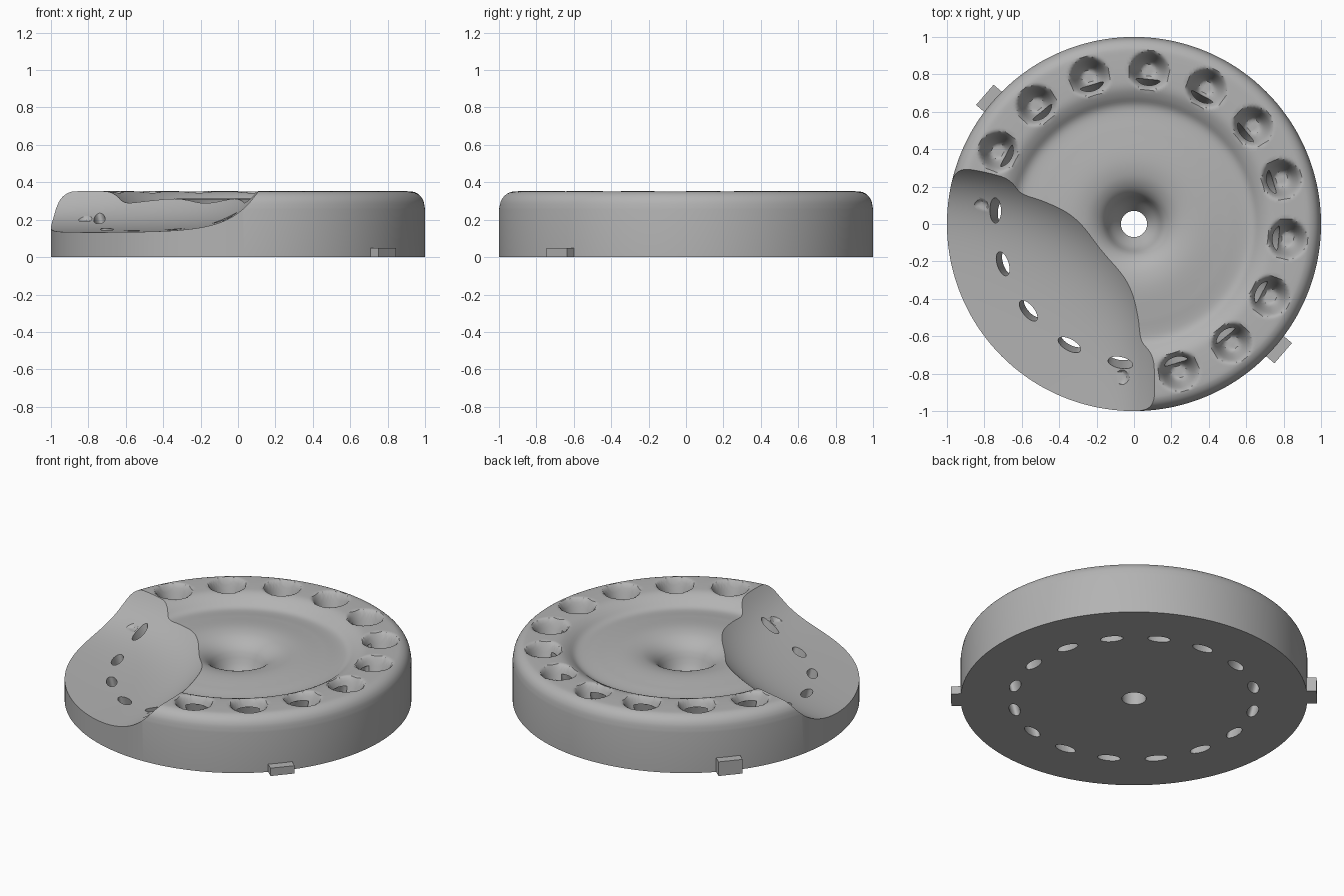
import bpy, bmesh, math
from mathutils import Vector

if "Cube" in bpy.data.objects:
    bpy.data.objects.remove(bpy.data.objects["Cube"])

grey = bpy.data.materials.new("plain grey")
grey.diffuse_color = (0.45, 0.45, 0.45, 1)
grey.use_nodes = True
grey.node_tree.nodes["Principled BSDF"].inputs["Base Color"].default_value = grey.diffuse_color


def make(name, bm):
    bmesh.ops.recalc_face_normals(bm, faces=bm.faces)
    me = bpy.data.meshes.new(name)
    bm.to_mesh(me)
    bm.free()
    ob = bpy.data.objects.new(name, me)
    bpy.context.collection.objects.link(ob)
    me.materials.append(grey)
    return ob


def smoothstep(a, b, x):
    x = min(1, max(0, (x - a) / (b - a)))
    return x * x * (3 - 2 * x)


# Turned profile of the top: funnel, gentle dome, moat, rim, rounded edge
PROFILE = [(.07, .08), (.127, .16), (.14, .19), (.16, .235), (.2, .275),
           (.26, .302), (.35, .312), (.5, .3), (.6, .29), (.64, .297),
           (.68, .325), (.72, .345), (.76, .352), (.91, .352), (.945, .347),
           (.975, .327), (.993, .295), (1.0, .255)]


def slope(i):
    a, b = PROFILE[max(0, i - 1)], PROFILE[min(len(PROFILE) - 1, i + 1)]
    return (b[1] - a[1]) / (b[0] - a[0])


def profile(r):
    for i in range(len(PROFILE) - 1):
        (r0, z0), (r1, z1) = PROFILE[i], PROFILE[i + 1]
        if r <= r1 + 1e-9:
            break
    h = r1 - r0
    t = (r - r0) / h
    return ((2*t**3 - 3*t*t + 1) * z0 + (t**3 - 2*t*t + t) * h * slope(i)
            + (3*t*t - 2*t**3) * z1 + (t**3 - t*t) * h * slope(i + 1))


COUNT = 16
STEP = 2 * math.pi / COUNT
PHASE = math.radians(16.9)


def height(r, a):
    # Rim profile with soft pockets pressed into it
    da = (a - PHASE + STEP / 2) % STEP - STEP / 2
    d = math.hypot((r - .825) / .105, r * da / .11)
    return profile(r) - .16 * (1 - smoothstep(.3, 1.05, d))


# Body: polar height field closed by the side, base and centre bore
radii = [.07 + i * .0125 for i in range(70)]
radii += [.94, .95, .96, .968, .975, .981, .986, .99, .993, .996, .998, 1.0]
N = 384
bm = bmesh.new()
rings = []
for r in radii + [1.0, .07]:
    base = len(rings) >= len(radii)
    ring = []
    for k in range(N):
        a = 2 * math.pi * k / N
        z = 0 if base else height(r, a)
        ring.append(bm.verts.new((r * math.cos(a), r * math.sin(a), z)))
    rings.append(ring)
for i, ring in enumerate(rings):
    nxt = rings[(i + 1) % len(rings)]
    for k in range(N):
        m = (k + 1) % N
        bm.faces.new((ring[k], ring[m], nxt[m], nxt[k]))
body = make("dish_body", bm)

# Scoop cutter: curved floor falling away towards the open side
axis = Vector((math.cos(math.radians(219.2)), math.sin(math.radians(219.2)), 0))
side = Vector((axis.y, -axis.x, 0))
bm = bmesh.new()
NS, NU = 90, 90
low, high = [], []
for i in range(NS + 1):
    s = -1.15 + 2.3 * i / NS
    lo, hi = [], []
    for j in range(NU + 1):
        u = -.09 + 1.4 * (j / NU) ** 1.3
        p = axis * (u + .18 + .55 * s * s) + side * s
        lo.append(bm.verts.new((p.x, p.y, .13 + .2 * math.exp(-u / .19))))
        hi.append(bm.verts.new((p.x, p.y, .7)))
    low.append(lo)
    high.append(hi)
for g in (low, high):
    for i in range(NS):
        for j in range(NU):
            bm.faces.new((g[i][j], g[i + 1][j], g[i + 1][j + 1], g[i][j + 1]))
for i in range(NS):
    for j in (0, NU):
        bm.faces.new((low[i][j], low[i + 1][j], high[i + 1][j], high[i][j]))
for j in range(NU):
    for i in (0, NS):
        bm.faces.new((low[i][j], low[i][j + 1], high[i][j + 1], high[i][j]))
scoop = make("scoop_cutter", bm)

# Slanted oval drain holes, one under each pocket
bm = bmesh.new()
for n in range(COUNT):
    a = PHASE + n * STEP
    out = Vector((math.cos(a), math.sin(a), 0))
    tan = Vector((-out.y, out.x, 0))
    ends = []
    for z in (-.1, .3):
        ends.append([bm.verts.new(out * (.70 + .22 * z + .031 * math.cos(b))
                                  + tan * .067 * math.sin(b) + Vector((0, 0, z)))
                     for b in [2 * math.pi * k / 32 for k in range(32)]])
    lo, hi = ends
    for k in range(32):
        m = (k + 1) % 32
        bm.faces.new((lo[k], lo[m], hi[m], hi[k]))
    bm.faces.new(lo)
    bm.faces.new(hi)
holes = make("hole_cutter", bm)

bpy.context.view_layer.objects.active = body
body.select_set(True)
for cutter in (scoop, holes):
    cutter.hide_render = True
    mod = body.modifiers.new("cut", 'BOOLEAN')
    mod.operation = 'DIFFERENCE'
    mod.solver = 'MANIFOLD'
    mod.object = cutter
    bpy.ops.object.modifier_apply(modifier=mod.name)
    bpy.data.objects.remove(cutter)
bpy.ops.object.shade_smooth_by_angle(angle=math.radians(35))

# Two small locating tabs at the foot
for name, deg, h in (("back_tab", 139.1, .09), ("front_tab", 319.1, .05)):
    bm = bmesh.new()
    bmesh.ops.create_cube(bm, size=1)
    for v in bm.verts:
        v.co = Vector((1.0 + v.co.x * .11, v.co.y * .143, (v.co.z + .5) * h))
    tab = make(name, bm)
    tab.rotation_euler.z = math.radians(deg)
